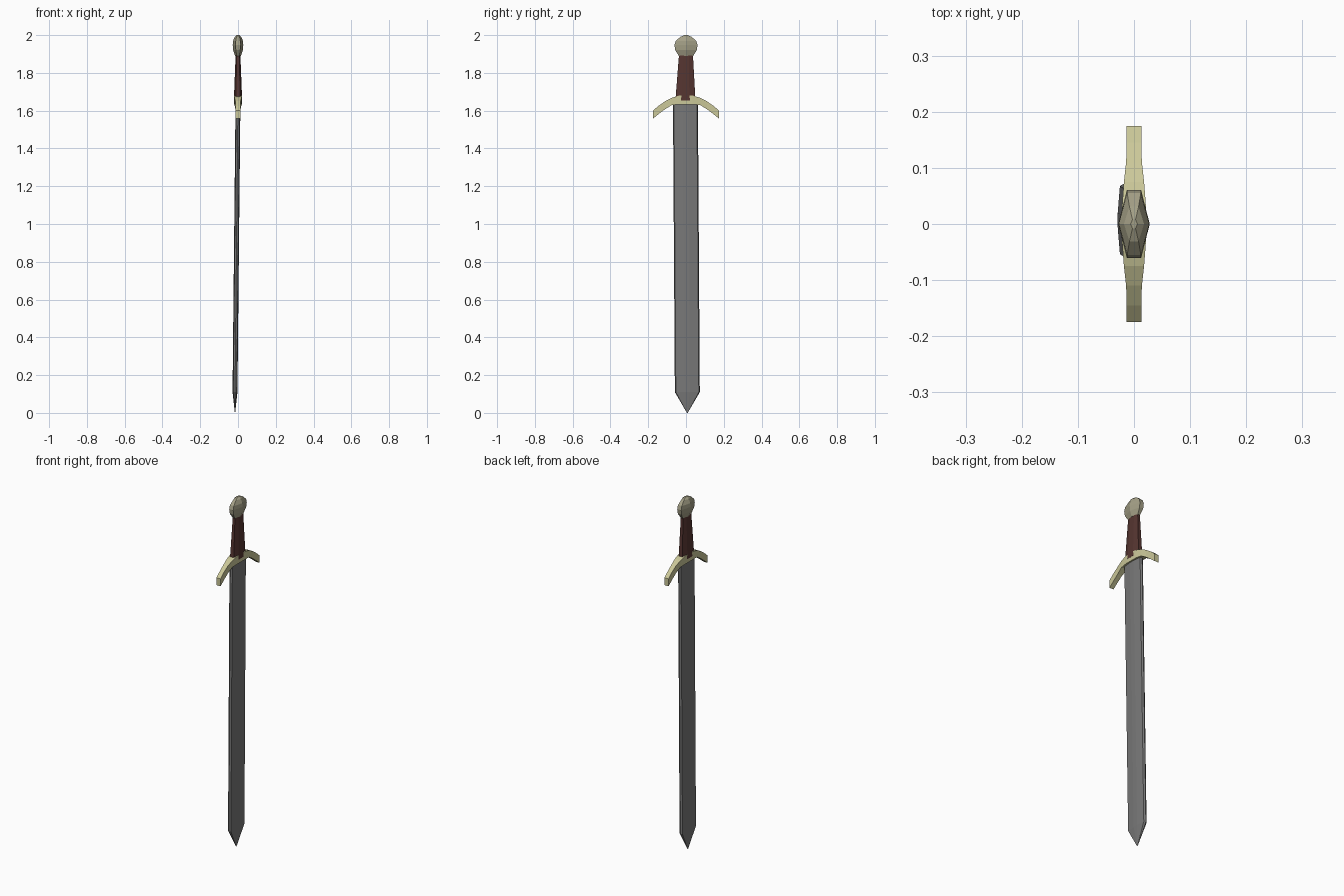
import bpy, bmesh

if "Cube" in bpy.data.objects:
    bpy.data.objects.remove(bpy.data.objects["Cube"])


def material(name, rgb):
    m = bpy.data.materials.new(name)
    m.diffuse_color = (*rgb, 1)
    m.use_nodes = True
    m.node_tree.nodes["Principled BSDF"].inputs["Base Color"].default_value = m.diffuse_color
    return m


def loft(name, rings, mat):
    """Skin equal-sized rings of points and cap both ends."""
    bm = bmesh.new()
    loops = [[bm.verts.new(p) for p in ring] for ring in rings]
    n = len(loops[0])
    for a, b in zip(loops, loops[1:]):
        for i in range(n):
            j = (i + 1) % n
            bm.faces.new((a[i], a[j], b[j], b[i]))
    bm.faces.new(loops[0][::-1])
    bm.faces.new(loops[-1])
    bmesh.ops.remove_doubles(bm, verts=bm.verts, dist=1e-5)
    bmesh.ops.recalc_face_normals(bm, faces=bm.faces)
    mesh = bpy.data.meshes.new(name)
    bm.to_mesh(mesh)
    bm.free()
    mesh.materials.append(mat)
    ob = bpy.data.objects.new(name, mesh)
    bpy.context.collection.objects.link(ob)
    return ob


def ring(section, z, sx, sy, cx=0, cy=0):
    return [(cx + x * sx, cy + y * sy, z) for x, y in section]


steel = material("steel", (0.19, 0.19, 0.19))
leather = material("leather", (0.09, 0.035, 0.03))
brass = material("brass", (0.60, 0.58, 0.32))
dull_brass = material("dull_brass", (0.37, 0.35, 0.24))

# blade: ridged section with narrow ground edges, leaning slightly
blade_section = [(0, 1), (0.7, 0.92), (1, 0.2), (1, -0.2), (0.7, -0.92),
                 (0, -1), (-0.7, -0.92), (-1, -0.2), (-1, 0.2), (-0.7, 0.92)]
loft("blade", [ring(blade_section, 0.0, 0.0008, 0.002, -0.016, 0.007),
               ring(blade_section, 0.11, 0.013, 0.066, -0.016, 0.007),
               ring(blade_section, 1.65, 0.013, 0.066, 0.0, -0.003)], steel)

# grip: tapered eight-sided handle
grip_section = [(1, 0.4), (0.55, 1), (-0.55, 1), (-1, 0.4),
                (-1, -0.4), (-0.55, -1), (0.55, -1), (1, -0.4)]
loft("grip", [ring(grip_section, 1.655, 0.022, 0.053, 0, -0.003),
              ring(grip_section, 1.91, 0.012, 0.036)], leather)

# guard: curved bar, stations are (y, top z, bottom z, half thickness)
half = [(0.035, 1.68, 1.633, 0.021), (0.075, 1.668, 1.63, 0.018),
        (0.11, 1.65, 1.608, 0.014), (0.145, 1.626, 1.582, 0.013),
        (0.175, 1.60, 1.558, 0.013)]
stations = [(-y, t, b, h) for y, t, b, h in reversed(half)] + half
loft("guard", [[(-h, y, b), (h, y, b), (h, y, t), (-h, y, t)]
               for y, t, b, h in stations], brass)

# pommel: faceted flattened knob
pommel_section = [(1, 0), (0.45, 1), (-0.45, 1), (-1, 0), (-0.45, -1), (0.45, -1)]
loft("pommel", [ring(pommel_section, z, sx, sy) for z, sx, sy in
                [(1.89, 0.015, 0.038), (1.92, 0.026, 0.057), (1.947, 0.028, 0.061),
                 (1.968, 0.027, 0.055), (1.99, 0.018, 0.031), (2.0, 0.006, 0.008)]],
     dull_brass)
